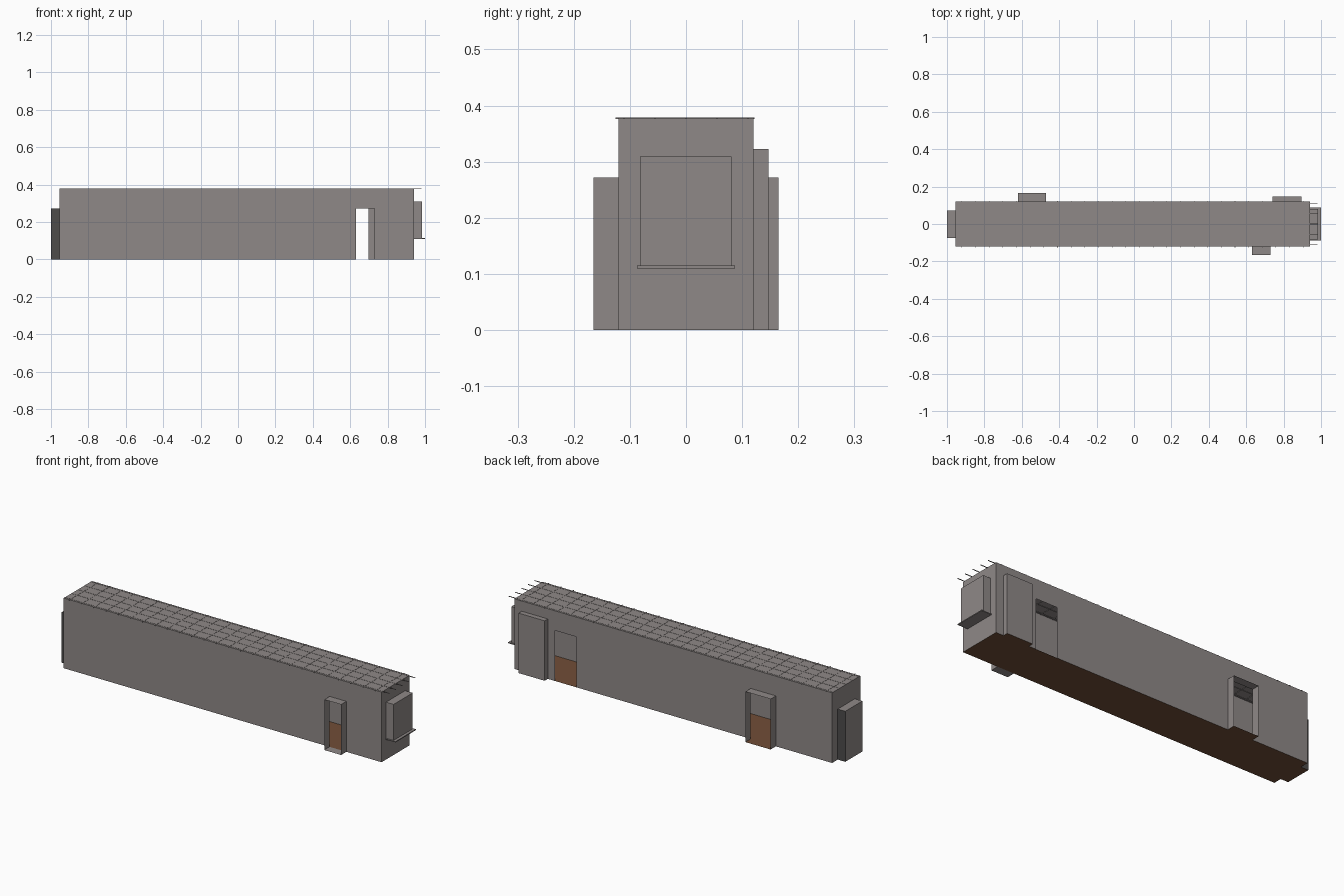
import bpy

if "Cube" in bpy.data.objects:
    bpy.data.objects.remove(bpy.data.objects["Cube"])

def mat(name, c):
    m = bpy.data.materials.new(name)
    m.diffuse_color = (*c, 1)
    m.use_nodes = True
    m.node_tree.nodes["Principled BSDF"].inputs["Base Color"].default_value = m.diffuse_color
    return m

GREY = mat("wall grey", (0.275, 0.25, 0.245))
BROWN = mat("floor brown", (0.165, 0.075, 0.038))
DARK = mat("dark grey", (0.075, 0.072, 0.07))

X0, X1, Y, H = -0.955, 0.94, 0.12, 0.378

def make(name, verts, faces, m):
    me = bpy.data.meshes.new(name)
    me.from_pydata(verts, [], faces)
    me.materials.append(m)
    ob = bpy.data.objects.new(name, me)
    bpy.context.collection.objects.link(ob)
    return ob

def panel(name, axis, at, u, v, m=GREY, holes=(), flip=False):
    """Flat sheet across one axis, with rectangular holes (u0, u1, v0, v1)."""
    us = sorted({*u, *[k for h in holes for k in h[:2]]})
    vs = sorted({*v, *[k for h in holes for k in h[2:]]})
    verts, faces = [], []
    for a, b in zip(us, us[1:]):
        for c, d in zip(vs, vs[1:]):
            if any(h[0] <= a and b <= h[1] and h[2] <= c and d <= h[3] for h in holes):
                continue
            n = len(verts)
            for p, q in ((a, c), (b, c), (b, d), (a, d)):
                co = [p, q]
                co.insert(axis, at)
                verts.append(tuple(co))
            f = [n, n + 1, n + 2, n + 3]
            if axis == 1:
                f.reverse()
            faces.append(f[::-1] if flip else f)
    return make(name, verts, faces, m)

def box(name, x, y, z, m=GREY, skip=(), mats={}):
    """Thin box shell; skip lists the open sides, e.g. '-y'."""
    r = (x, y, z)
    for i, ax in enumerate("xyz"):
        o = [r[k] for k in range(3) if k != i]
        for s, sign in enumerate("-+"):
            key = sign + ax
            if key not in skip:
                panel(f"{name}_{key}", i, r[i][s], o[0], o[1], mats.get(key, m), flip=not s)

# main corridor shell, with openings where the recesses join
panel("floor", 2, 0, (X0, X1), (-Y, Y), BROWN)
panel("ceiling", 2, H, (X0, X1), (-Y, Y))
panel("front_wall", 1, -Y, (X0, X1), (0, H), holes=[(0.63, 0.73, 0, 0.272)], flip=True)
panel("back_wall", 1, Y, (X0, X1), (0, H), holes=[
    (-0.62, -0.47, 0, 0.272), (0.57, 0.698, 0, 0.272), (0.74, 0.895, 0, 0.323)])
panel("left_end_wall", 0, X0, (-Y, Y), (0, H), holes=[(-0.074, 0.072, 0, 0.272)], flip=True)
panel("right_end_wall", 0, X1, (-Y, Y), (0, H), holes=[(-0.082, 0.081, 0.115, 0.309)])

# doorways and recesses
box("front_doorway", (0.63, 0.73), (-0.165, -Y), (0, 0.272), skip=("-y", "+y"))
box("back_doorway", (-0.62, -0.47), (Y, 0.165), (0, 0.272), skip=("-y", "+y"), mats={"-z": BROWN})
box("back_niche", (0.74, 0.895), (Y, 0.147), (0, 0.323), skip=("-y",), mats={"-z": BROWN})
box("left_end_recess", (-1.0, X0), (-0.074, 0.072), (0, 0.272), skip=("+x",),
    mats={"-z": BROWN, "-y": DARK, "+y": DARK})

# window bay and its sill
box("window_bay", (X1, 0.985), (-0.082, 0.081), (0.115, 0.309), skip=("-x", "-z"))
box("window_sill", (X1, 1.0), (-0.087, 0.087), (0.11, 0.115))

# ceiling grid bars
for i in range(5):
    y = -0.11 + i * 0.055
    box(f"long_bar_{i}", (X0, 0.98), (y - 0.0015, y + 0.0015), (H - 0.002, H + 0.001))
for i in range(26):
    x = X0 + 0.035 + i * 0.073
    box(f"cross_bar_{i}", (x - 0.0015, x + 0.0015), (-0.126, 0.122), (H - 0.002, H + 0.001))
